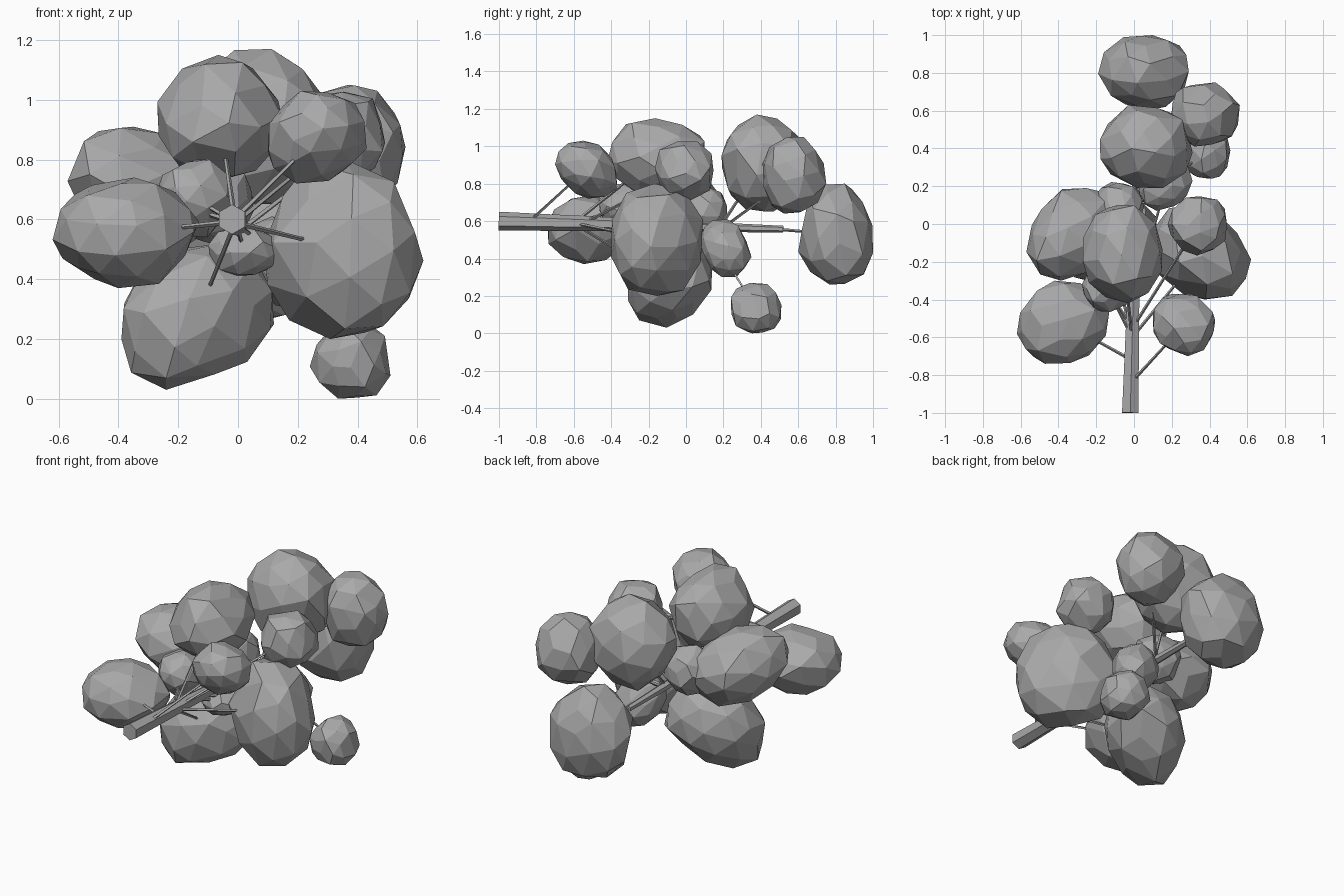
import bpy, bmesh, math, random
from mathutils import Vector

if "Cube" in bpy.data.objects:
    bpy.data.objects.remove(bpy.data.objects["Cube"])

random.seed(4)
grey = bpy.data.materials.new("dark_grey")
grey.diffuse_color = (0.4, 0.4, 0.4, 1)
grey.use_nodes = True
grey.node_tree.nodes["Principled BSDF"].inputs["Base Color"].default_value = grey.diffuse_color


def finish(bm, name):
    bmesh.ops.recalc_face_normals(bm, faces=bm.faces)
    mesh = bpy.data.meshes.new(name)
    bm.to_mesh(mesh)
    bm.free()
    mesh.materials.append(grey)
    obj = bpy.data.objects.new(name, mesh)
    bpy.context.collection.objects.link(obj)
    return obj


def limb(name, a, b, r1, r2, sides):
    d = b - a
    bm = bmesh.new()
    bmesh.ops.create_cone(bm, cap_ends=True, segments=sides, radius1=r1,
                          radius2=r2, depth=d.length)
    rot = d.to_track_quat('Z', 'Y')
    for v in bm.verts:
        v.co = rot @ v.co + (a + b) / 2
    return finish(bm, name)


def jitter(r):
    return Vector([random.uniform(-r, r) for _ in range(3)])


base, top = Vector((-0.02, -1, 0.6)), Vector((0.02, 0.52, 0.557))


def clump(name, centre, half, root_y, axis=None):
    """Faceted convex egg, stretched along axis, of given half sizes, on a branch."""
    bm = bmesh.new()
    bmesh.ops.create_icosphere(bm, subdivisions=2, radius=1)
    twist = jitter(1).to_track_quat('Z', 'Y')
    for v in bm.verts:
        v.co = twist @ v.co + jitter(0.07)
        if axis:
            d = Vector(axis).normalized()
            v.co += d * v.co.dot(d) * 0.3
    hull = bmesh.ops.convex_hull(bm, input=bm.verts)
    inside = set(hull["geom_interior"])
    bmesh.ops.delete(bm, geom=[v for v in bm.verts if v in inside or not v.link_faces],
                     context='VERTS')
    for i in range(3):
        vals = [v.co[i] for v in bm.verts]
        mid, ext = (min(vals) + max(vals)) / 2, (max(vals) - min(vals)) / 2
        for v in bm.verts:
            v.co[i] = centre[i] + (v.co[i] - mid) / ext * half[i]
    bmesh.ops.dissolve_limit(bm, angle_limit=math.radians(11),
                             verts=bm.verts, edges=bm.edges)
    finish(bm, "foliage_" + name)
    root = base.lerp(top, (root_y - base.y) / (top.y - base.y))
    limb("branch_" + name, root, Vector(centre), 0.009, 0.006, 4)


# Felled trunk lying along y
limb("trunk", base, top, 0.05, 0.018, 6)

# Round clumps
for name, c, r, y in [
    ("low", (0.375, 0.375, 0.135), 0.135, 0.1),
    ("upper_right", (0.335, -0.01, 0.87), 0.157, -0.55),
    ("inner_back", (-0.09, 0.08, 0.655), 0.142, -0.3),
    ("inner_left", (-0.145, -0.335, 0.67), 0.13, -0.6),
]:
    clump(name, c, (r, r, r), y)

# Upright oval clumps
for name, c, half, y in [
    ("tip", (0.05, 0.8, 0.53), (0.24, 0.2, 0.27), 0.46),
    ("back_top", (0.065, 0.41, 0.91), (0.245, 0.22, 0.26), 0.18),
    ("back_right", (0.375, 0.58, 0.845), (0.185, 0.17, 0.205), 0.2),
    ("middle_top", (-0.06, -0.16, 0.94), (0.21, 0.26, 0.21), -0.6),
    ("inner_low", (0.02, -0.18, 0.495), (0.12, 0.12, 0.085), -0.45),
]:
    clump(name, c, half, y)

# Leaning egg clumps
for name, c, half, y, axis in [
    ("right_low", (0.17, 0.21, 0.455), (0.14, 0.14, 0.155), -0.4, (1, 1, -1)),
    ("left_back", (-0.335, -0.055, 0.695), (0.235, 0.245, 0.215), -0.55, (-3, -2.5, 2)),
    ("front_right", (0.265, -0.535, 0.875), (0.165, 0.165, 0.155), -0.84, (1, -3, 3)),
    ("right", (0.355, -0.155, 0.5), (0.265, 0.245, 0.3), -0.6, (3, -2, 0)),
    ("left_front", (-0.375, -0.52, 0.555), (0.245, 0.22, 0.185), -0.72, (-4, -1, 0)),
    ("under", (-0.135, -0.085, 0.275), (0.255, 0.225, 0.245), -0.6, (-1, -1, -1)),
]:
    clump(name, c, half, y, axis)
